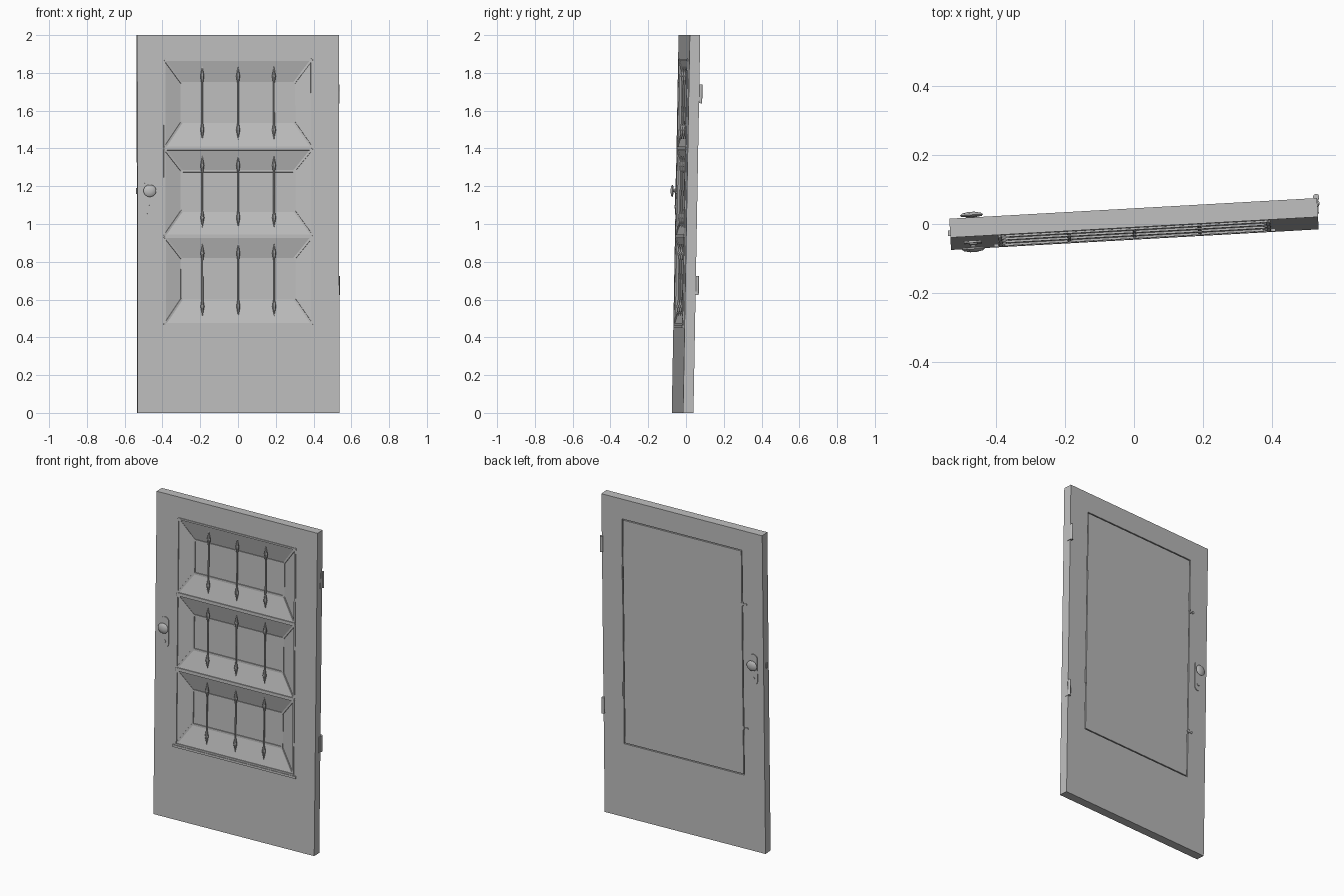
import bpy, bmesh, math
from mathutils import Matrix, Vector

if "Cube" in bpy.data.objects:
    bpy.data.objects.remove(bpy.data.objects["Cube"])

# The whole door stands slightly open and leans back a little
TILT = (Matrix.Translation((0, 0, 1)) @ Matrix.Rotation(0.056, 4, 'Z')
        @ Matrix.Rotation(-0.018, 4, 'X') @ Matrix.Translation((0, 0, -1)))
F, B = -0.0275, 0.0275          # front and back faces of the slab

grey = bpy.data.materials.new("plain_grey")
grey.diffuse_color = (0.52, 0.52, 0.52, 1)
grey.use_nodes = True
grey.node_tree.nodes["Principled BSDF"].inputs["Base Color"].default_value = grey.diffuse_color


def finish(name, bm, smooth=False):
    bmesh.ops.recalc_face_normals(bm, faces=bm.faces[:])
    me = bpy.data.meshes.new(name)
    bm.to_mesh(me)
    bm.free()
    me.materials.append(grey)
    ob = bpy.data.objects.new(name, me)
    bpy.context.collection.objects.link(ob)
    ob.matrix_world = TILT
    if smooth:
        bpy.ops.object.select_all(action='DESELECT')
        ob.select_set(True)
        bpy.context.view_layer.objects.active = ob
        bpy.ops.object.shade_smooth_by_angle(angle=math.radians(35))
    return ob


def box(bm, x0, x1, y0, y1, z0, z1):
    m = (Matrix.Translation(((x0 + x1) / 2, (y0 + y1) / 2, (z0 + z1) / 2))
         @ Matrix.Diagonal((x1 - x0, y1 - y0, z1 - z0, 1)))
    bmesh.ops.create_cube(bm, size=1, matrix=m)


def rect(bm, hw, z0, z1, y):
    return [bm.verts.new(p) for p in
            ((-hw, y, z0), (hw, y, z0), (hw, y, z1), (-hw, y, z1))]


def bridge(bm, a, b):
    n = len(a)
    for i in range(n):
        bm.faces.new((a[i], a[(i + 1) % n], b[(i + 1) % n], b[i]))


def strip(bm, p, q, w):
    """Square moulding strip between two points."""
    p, q = Vector(p), Vector(q)
    d = q - p
    m = (Matrix.Translation((p + q) / 2) @ d.to_track_quat('Z', 'Y').to_matrix().to_4x4()
         @ Matrix.Diagonal((w, w, d.length + w * 0.8, 1)))
    bmesh.ops.create_cube(bm, size=1, matrix=m)


def lathe(bm, profile, center, axis='Z', sides=8, squash=1.0):
    """Revolve (radius, height) points around an axis through center."""
    rings = []
    for r, h in profile:
        ring = []
        for k in range(sides):
            a = 2 * math.pi * (k + 0.5) / sides
            u, v = r * math.cos(a), r * math.sin(a) * squash
            off = Vector((u, v, h)) if axis == 'Z' else Vector((u, h, v))
            ring.append(bm.verts.new(Vector(center) + off))
        rings.append(ring)
    for a, b in zip(rings, rings[1:]):
        bridge(bm, a, b)
    bm.faces.new(rings[0])
    bm.faces.new(rings[-1])


# Door slab with one large opening
HW, Z0, Z1 = 0.40, 0.462, 1.875
bm = bmesh.new()
of, ob_ = rect(bm, 0.535, 0, 2, F), rect(bm, 0.535, 0, 2, B)
nf, nb = rect(bm, HW, Z0, Z1, F), rect(bm, HW, Z0, Z1, B)
for a, b in ((of, nf), (nf, nb), (nb, ob_), (ob_, of)):
    bridge(bm, a, b)
finish("door_slab", bm)

# Panel outlines: outer bottom, outer top, inner bottom, inner top
PANELS = [(0.47, 0.93, 0.605, 0.815),
          (0.94, 1.395, 1.07, 1.28),
          (1.405, 1.868, 1.54, 1.745)]
OUT, INN = 0.39, 0.298
DEEP = F + 0.03

# Rear hatch filling the opening, with a fine groove around its back
bm = bmesh.new()
edges = [rect(bm, HW, Z0, Z1, F), rect(bm, HW, Z0, Z1, 0.012),
         rect(bm, HW - 0.006, Z0 + 0.006, Z1 - 0.006, 0.012),
         rect(bm, HW - 0.006, Z0 + 0.006, Z1 - 0.006, B)]
for a, b in zip(edges, edges[1:]):
    bridge(bm, a, b)
bm.faces.new(edges[-1])
# Front rails and the three sloping recesses
cuts = [Z0] + [z for p in PANELS for z in p[:2]] + [Z1]
for lo, hi in zip(cuts[::2], cuts[1::2]):
    bm.faces.new(rect(bm, HW, lo, hi, F))
for a, b, c, d in PANELS:
    for s in (-1, 1):
        bm.faces.new([bm.verts.new((s * x, F, z)) for x, z in
                      ((OUT, a), (HW, a), (HW, b), (OUT, b))])
    outer, inner = rect(bm, OUT, a, b, F), rect(bm, INN, c, d, DEEP)
    bridge(bm, outer, inner)
    bm.faces.new(inner)
bmesh.ops.remove_doubles(bm, verts=bm.verts[:], dist=0.0001)
finish("hatch_with_recesses", bm)

# Moulding strips: outer rim, mitred corners, inner frame
bm = bmesh.new()
for a, b, c, d in PANELS:
    o = [(-OUT, F, a), (OUT, F, a), (OUT, F, b), (-OUT, F, b)]
    n = [(-INN, DEEP, c), (INN, DEEP, c), (INN, DEEP, d), (-INN, DEEP, d)]
    for i in range(4):
        j = (i + 1) % 4
        strip(bm, o[i], o[j], 0.01)
        strip(bm, n[i], n[j], 0.012)
        strip(bm, o[i], n[i], 0.011)
finish("panel_mouldings", bm)

# Spear-ended grille bars
bm = bmesh.new()
for a, b, c, d in PANELS:
    lo, hi = a + 0.042, b - 0.035
    for x in (-0.19, 0, 0.19):
        at = (x, F + 0.006, 0)
        lathe(bm, [(0.0045, lo + 0.07), (0.0045, hi - 0.07)], at)
        for tip, s in ((lo, 1), (hi, -1)):
            lathe(bm, [(0.0008, tip), (0.011, tip + s * 0.05), (0.009, tip + s * 0.062),
                       (0.005, tip + s * 0.085)], at)
finish("grille_bars", bm)

# Drip ledge under the panels
bm = bmesh.new()
box(bm, -0.41, 0.41, F - 0.007, F + 0.005, 0.45, 0.464)
finish("drip_ledge", bm)

# Main hinges on the right back edge
bm = bmesh.new()
for z in (0.675, 1.69):
    lathe(bm, [(0.009, z - 0.05), (0.009, z + 0.05)], (0.533, B + 0.008, 0), sides=12)
    box(bm, 0.53, 0.538, B - 0.02, B + 0.008, z - 0.048, z + 0.048)
finish("door_hinges", bm, True)

# Small hinges and turn latches of the rear hatch
bm = bmesh.new()
for z in (0.805, 1.54):
    lathe(bm, [(0.005, z - 0.045), (0.005, z + 0.045)], (0.40, B + 0.001, 0), sides=8)
finish("hatch_hinges", bm, True)
bm = bmesh.new()
for z in (0.76, 1.54):
    lathe(bm, [(0.008, 0), (0.008, 0.006)], (-0.422, B, z), 'Y', 10)
    box(bm, -0.425, -0.39, B, B + 0.004, z - 0.004, z + 0.004)
    box(bm, -0.405, -0.395, B, B + 0.006, z - 0.012, z + 0.012)
finish("hatch_latches", bm)

# Lock plates and knobs on both faces
HX = -0.47
for side, y, s in (("front", F, -1), ("back", B, 1)):
    bm = bmesh.new()
    ends = []
    for depth in (-0.002, 0.005):
        ring = []
        for k in range(24):
            a = 2 * math.pi * (k + 0.5) / 24
            zc = 1.214 if math.sin(a) > 0 else 1.076
            ring.append(bm.verts.new((HX + 0.026 * math.cos(a), y + s * depth,
                                      zc + 0.026 * math.sin(a))))
        ends.append(ring)
    bridge(bm, *ends)
    for ring in ends:
        bm.faces.new(ring)
    # Keyhole cylinder
    lathe(bm, [(0.009, 0), (0.009, s * 0.008)], (HX, y, 1.09), 'Y', 12)
    finish(side + "_lock_plate", bm, True)
    bm = bmesh.new()
    lathe(bm, [(0.016, 0), (0.014, s * 0.008), (0.008, s * 0.011), (0.008, s * 0.015),
               (0.03, s * 0.018), (0.034, s * 0.022), (0.028, s * 0.027), (0.01, s * 0.031)],
          (HX, y, 1.175), 'Y', 20, 0.95)
    finish(side + "_knob", bm, True)

# Latch bolt on the free edge
bm = bmesh.new()
box(bm, -0.541, -0.53, -0.008, 0.008, 1.16, 1.19)
finish("latch_bolt", bm)
